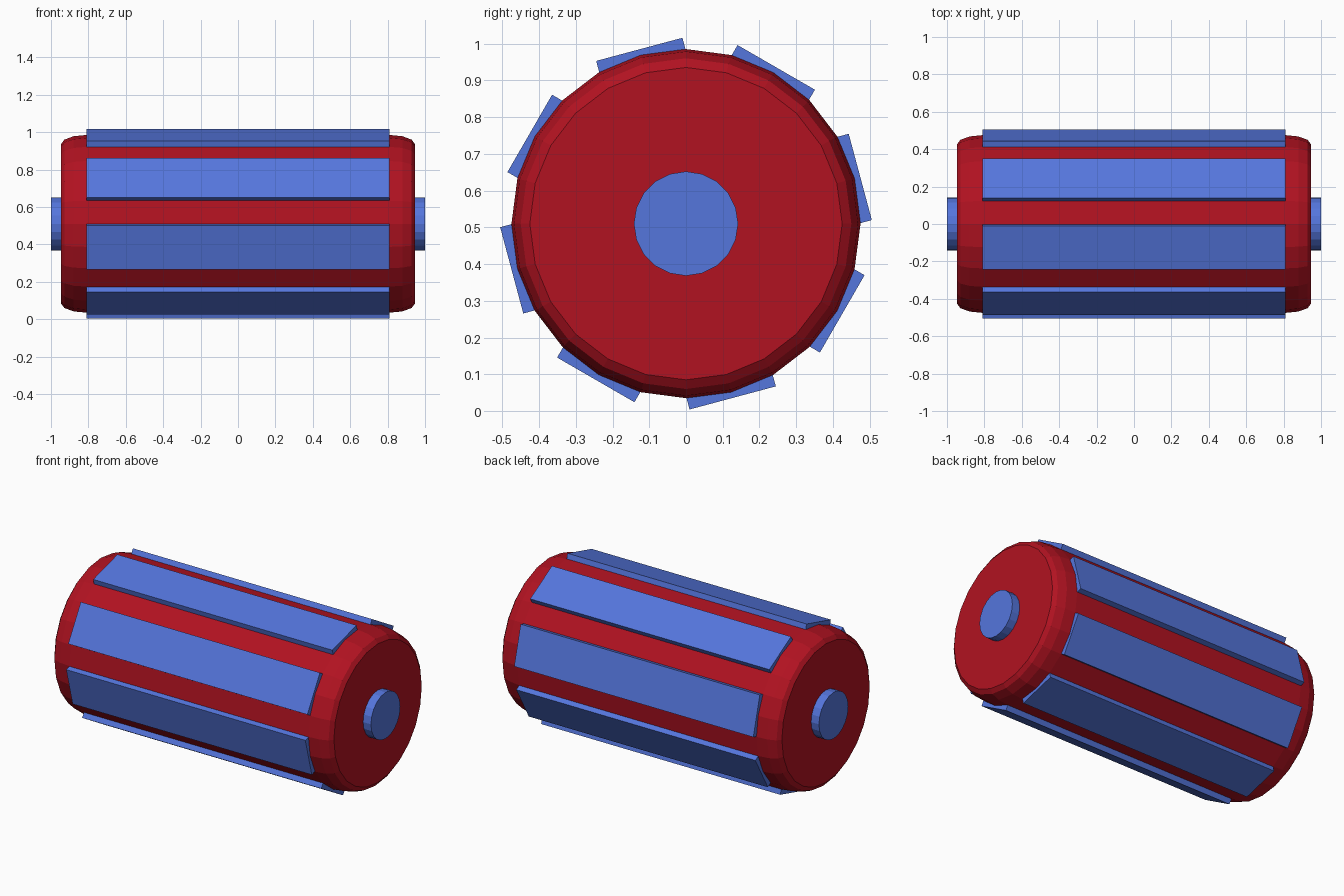
import bpy, bmesh
from math import pi, sin, cos, radians
from mathutils import Matrix

if "Cube" in bpy.data.objects:
    bpy.data.objects.remove(bpy.data.objects["Cube"])

CZ = 0.51  # height of the roller axis


def material(name, color):
    m = bpy.data.materials.new(name)
    m.diffuse_color = color
    m.use_nodes = True
    m.node_tree.nodes["Principled BSDF"].inputs["Base Color"].default_value = m.diffuse_color
    return m


RED = material("red", (0.44, 0.006, 0.015, 1))
BLUE = material("blue", (0.09, 0.18, 0.72, 1))


def add_object(name, bm, mat):
    bmesh.ops.recalc_face_normals(bm, faces=bm.faces)
    me = bpy.data.meshes.new(name)
    bm.to_mesh(me)
    bm.free()
    me.materials.append(mat)
    ob = bpy.data.objects.new(name, me)
    ob.location.z = CZ
    bpy.context.collection.objects.link(ob)
    return ob


def turned(name, profile, sides, mat):
    """Rings of (x, radius) around the x axis, bridged and capped."""
    bm = bmesh.new()
    rings = [[bm.verts.new((x, r * cos(2 * pi * i / sides), r * sin(2 * pi * i / sides)))
              for i in range(sides)] for x, r in profile]
    for a, b in zip(rings, rings[1:]):
        for i in range(sides):
            j = (i + 1) % sides
            bm.faces.new((a[i], a[j], b[j], b[i]))
    bm.faces.new(rings[0])
    bm.faces.new(rings[-1])
    return add_object(name, bm, mat)


# Drum with rounded rims
rim = [(0.81 + 0.137 * sin(radians(a)), 0.425 + 0.05 * cos(radians(a))) for a in (0, 30, 60, 90)]
turned("drum", [(-x, r) for x, r in reversed(rim)] + rim, 24, RED)

# Axle stubs at both ends
for side, s in (("left", -1), ("right", 1)):
    turned("axle_" + side, [(s * 0.94, 0.142), (s * 1.0, 0.142)], 20, BLUE)

# Eight slats around the drum
for k in range(8):
    bm = bmesh.new()
    bmesh.ops.create_cube(bm, size=1, matrix=Matrix.Translation((0, 0.4705, 0))
                          @ Matrix.Diagonal((1.62, 0.041, 0.243, 1)))
    slat = add_object(f"slat_{k + 1}", bm, BLUE)
    slat.rotation_euler.x = radians(15 + 45 * k)
